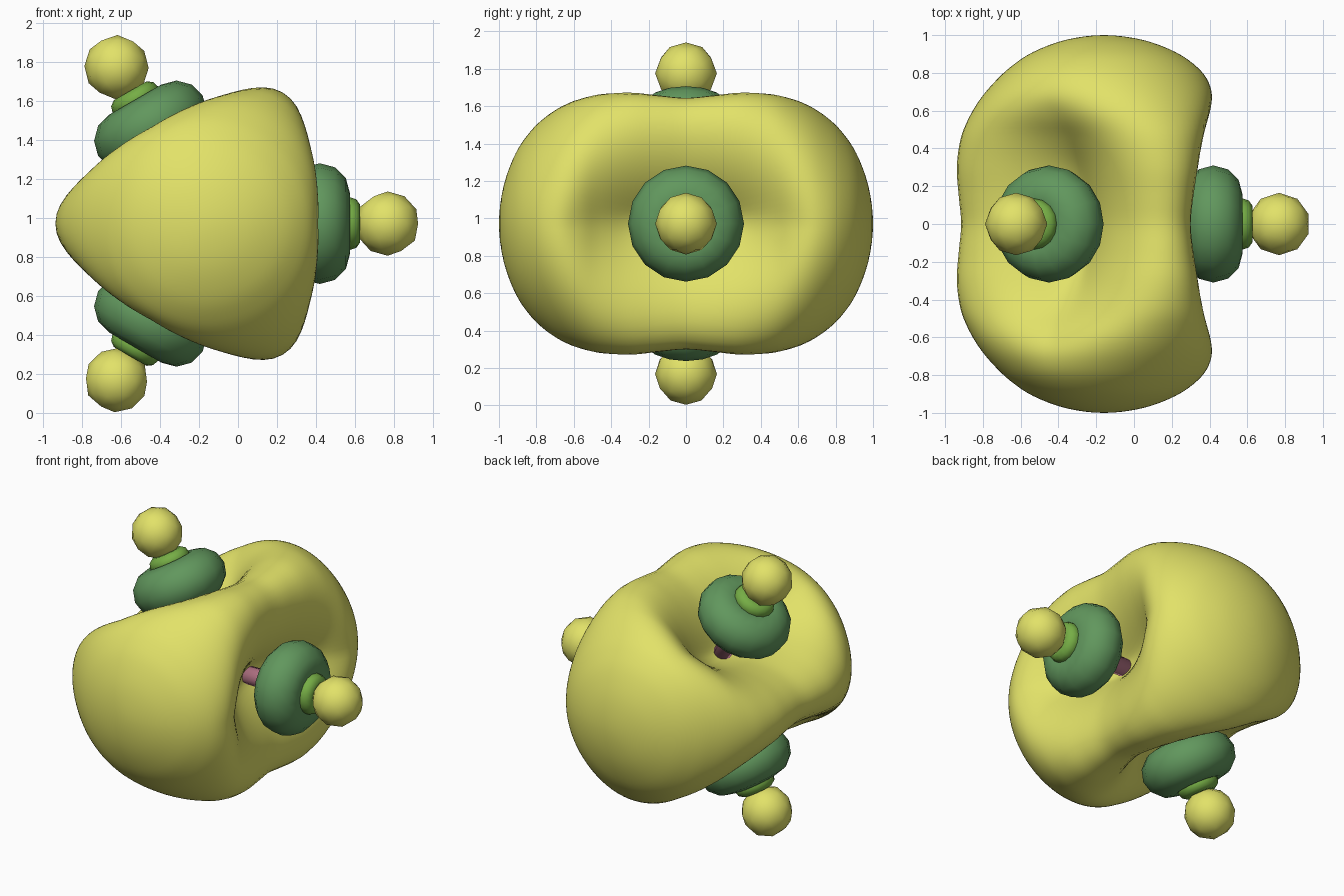
import bpy, bmesh
from math import sin, cos, pi, radians
from mathutils import Matrix, Vector

if "Cube" in bpy.data.objects:
    bpy.data.objects.remove(bpy.data.objects["Cube"])

CENTRE = Matrix.Translation((-0.16, 0, 0.972))


def material(name, rgb):
    m = bpy.data.materials.new(name)
    m.diffuse_color = (*rgb, 1)
    m.use_nodes = True
    m.node_tree.nodes["Principled BSDF"].inputs["Base Color"].default_value = m.diffuse_color
    return m


YELLOW = material("yellow", (0.76, 0.76, 0.14))
GREEN = material("green", (0.12, 0.31, 0.11))
LIME = material("lime", (0.18, 0.42, 0.06))
PINK = material("pink", (0.50, 0.19, 0.26))


def finish(obj, name, mat, matrix):
    obj.name = name
    obj.data.materials.append(mat)
    obj.data.polygons.foreach_set("use_smooth", [True] * len(obj.data.polygons))
    obj.matrix_world = matrix


def catmull(p0, p1, p2, p3, t):
    return 0.5 * (2 * p1 + (p2 - p0) * t + (2 * p0 - 5 * p1 + 4 * p2 - p3) * t * t
                  + (3 * p1 - p0 - 3 * p2 + p3) * t ** 3)


# Body stations: (y, radius in the middle of a dent, radius on a ridge)
stations = [(0, .23, .755), (.15, .255, .768), (.3, .325, .778), (.45, .435, .758),
            (.56, .525, .715), (.66, .57, .655), (.75, .555, .58), (.83, .495, .495),
            (.91, .38, .375), (.975, .205, .2), (1, 0, 0)]
pts = [Vector(s) for s in stations]
y, v, w = stations[1]
first = Vector((-y, v, w))
y, v, w = stations[-2]
last = Vector((y, -v, -w))
ext = [first] + pts + [last]
STEPS = 4
half = [catmull(*ext[i:i + 4], s / STEPS) for i in range(len(pts) - 1) for s in range(STEPS)]
profile = [Vector((-p[0], p[1], p[2])) for p in reversed(half[1:])] + half

# Body: rings around the y axis, blended between dent and ridge profiles
SEG = 96
bm = bmesh.new()
rings = []
for y, dent, ridge in profile:
    ring = []
    power = 1.4 - 0.65 * min(1, abs(y) / 0.6) ** 1.5
    for i in range(SEG):
        a = 2 * pi * i / SEG
        k = max(0, (1 - cos(3 * a)) / 2) ** power
        r = dent + (ridge - dent) * k
        ring.append(bm.verts.new((r * cos(a), y, r * sin(a))))
    rings.append(ring)
for lo, hi in zip(rings, rings[1:]):
    for i in range(SEG):
        j = (i + 1) % SEG
        bm.faces.new((lo[i], lo[j], hi[j], hi[i]))
for ring, tip in ((rings[0], -1), (rings[-1], 1)):
    pole = bm.verts.new((0, tip, 0))
    for i in range(SEG):
        bm.faces.new((ring[i], ring[(i + 1) % SEG], pole))
bmesh.ops.recalc_face_normals(bm, faces=bm.faces)
mesh = bpy.data.meshes.new("body")
bm.to_mesh(mesh)
bm.free()
body = bpy.data.objects.new("body", mesh)
bpy.context.collection.objects.link(body)
finish(body, "body", YELLOW, CENTRE)

# Three identical stems, one out of each dent
ALONG_X = Matrix.Rotation(pi / 2, 4, 'Y')
for n in range(3):
    frame = CENTRE @ Matrix.Rotation(radians(-120 * n), 4, 'Y')

    def at(d):
        return frame @ Matrix.Translation((d, 0, 0))

    # Thin rod
    bpy.ops.mesh.primitive_cylinder_add(vertices=12, radius=0.06, depth=0.6)
    finish(bpy.context.object, f"rod_{n}", PINK, at(0.53) @ ALONG_X)
    # Fat ring
    bpy.ops.mesh.primitive_torus_add(major_segments=16, minor_segments=12,
                                     major_radius=0.155, minor_radius=0.155)
    finish(bpy.context.object, f"ring_{n}", GREEN, at(0.58) @ ALONG_X)
    # Small collar
    bpy.ops.mesh.primitive_torus_add(major_segments=16, minor_segments=10,
                                     major_radius=0.08, minor_radius=0.055)
    finish(bpy.context.object, f"collar_{n}", LIME, at(0.735) @ ALONG_X)
    # End ball
    bpy.ops.mesh.primitive_ico_sphere_add(subdivisions=2, radius=0.165)
    finish(bpy.context.object, f"ball_{n}", YELLOW, at(0.928))
